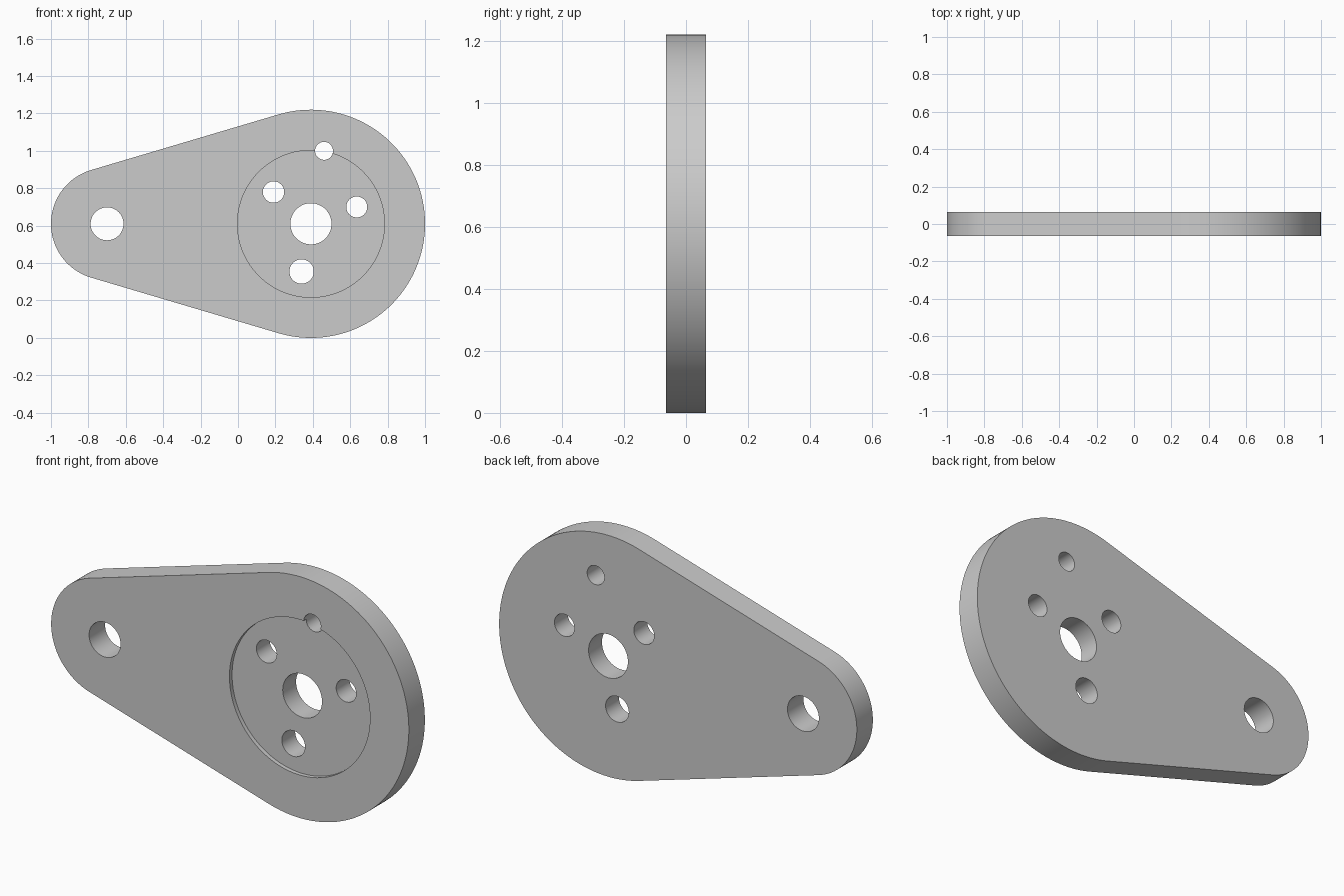
import bpy
import bmesh
from math import asin, cos, sin, pi, radians

cube = bpy.data.objects.get("Cube")
if cube:
    bpy.data.objects.remove(cube, do_unlink=True)

HALF = 0.064           # half of the plate thickness
MID = 0.61             # height of the plate's long axis
BIG_X, BIG_R = 0.39, 0.61
SMALL_X, SMALL_R = -0.70, 0.30
RECESS_R, RECESS_DEPTH = 0.393, 0.021

grey = bpy.data.materials.new("plain grey")
grey.use_nodes = True
colour = (0.6, 0.6, 0.6, 1)
grey.diffuse_color = colour
grey.node_tree.nodes["Principled BSDF"].inputs["Base Color"].default_value = colour


def arc(cx, cz, r, start, end, steps):
    angles = [start + (end - start) * i / steps for i in range(steps + 1)]
    return [(cx + r * cos(a), cz + r * sin(a)) for a in angles]


def prism(name, outline, y0, y1):
    """Extrude an x-z outline from y0 to y1."""
    bm = bmesh.new()
    face = bm.faces.new([bm.verts.new((x, y0, z)) for x, z in outline])
    new = bmesh.ops.extrude_face_region(bm, geom=[face])["geom"]
    verts = [v for v in new if isinstance(v, bmesh.types.BMVert)]
    bmesh.ops.translate(bm, vec=(0, y1 - y0, 0), verts=verts)
    bmesh.ops.recalc_face_normals(bm, faces=bm.faces)
    mesh = bpy.data.meshes.new(name)
    bm.to_mesh(mesh)
    bm.free()
    mesh.materials.append(grey)
    obj = bpy.data.objects.new(name, mesh)
    bpy.context.collection.objects.link(obj)
    return obj


def cut_round(body, x, z, r, y0, y1, steps):
    """Cut a round hole or pocket into the body."""
    cutter = prism("round_cutter", arc(x, z, r, 0, 2 * pi, steps)[:-1], y0, y1)
    cutter.hide_render = True
    mod = body.modifiers.new("cut", 'BOOLEAN')
    mod.operation, mod.solver, mod.object = 'DIFFERENCE', 'EXACT', cutter
    bpy.context.view_layer.objects.active = body
    bpy.ops.object.modifier_apply(modifier=mod.name)
    bpy.data.objects.remove(cutter, do_unlink=True)


# Plate: two arcs joined by their common tangents
tilt = pi / 2 + asin((BIG_R - SMALL_R) / (BIG_X - SMALL_X))
outline = arc(BIG_X, MID, BIG_R, -tilt, tilt, 100)
outline += arc(SMALL_X, MID, SMALL_R, tilt, 2 * pi - tilt, 60)
plate = prism("lever_plate", outline, -HALF, HALF)

# Shallow round recess in the front
cut_round(plate, BIG_X, MID, RECESS_R, -HALF - 0.1, -HALF + RECESS_DEPTH, 128)

# Through holes: x, z, radius
holes = [
    (BIG_X, MID, 0.11),      # hub
    (SMALL_X, MID, 0.088),   # pivot
    (0.19, 0.78, 0.057),
    (0.46, 1.0, 0.048),
    (0.635, 0.70, 0.056),
    (0.34, 0.355, 0.065),
]
for x, z, r in holes:
    cut_round(plate, x, z, r, -0.2, 0.2, 48)

# Smooth curved walls, sharp rims
bpy.ops.object.select_all(action='DESELECT')
plate.select_set(True)
bpy.context.view_layer.objects.active = plate
bpy.ops.object.shade_smooth_by_angle(angle=radians(30))
